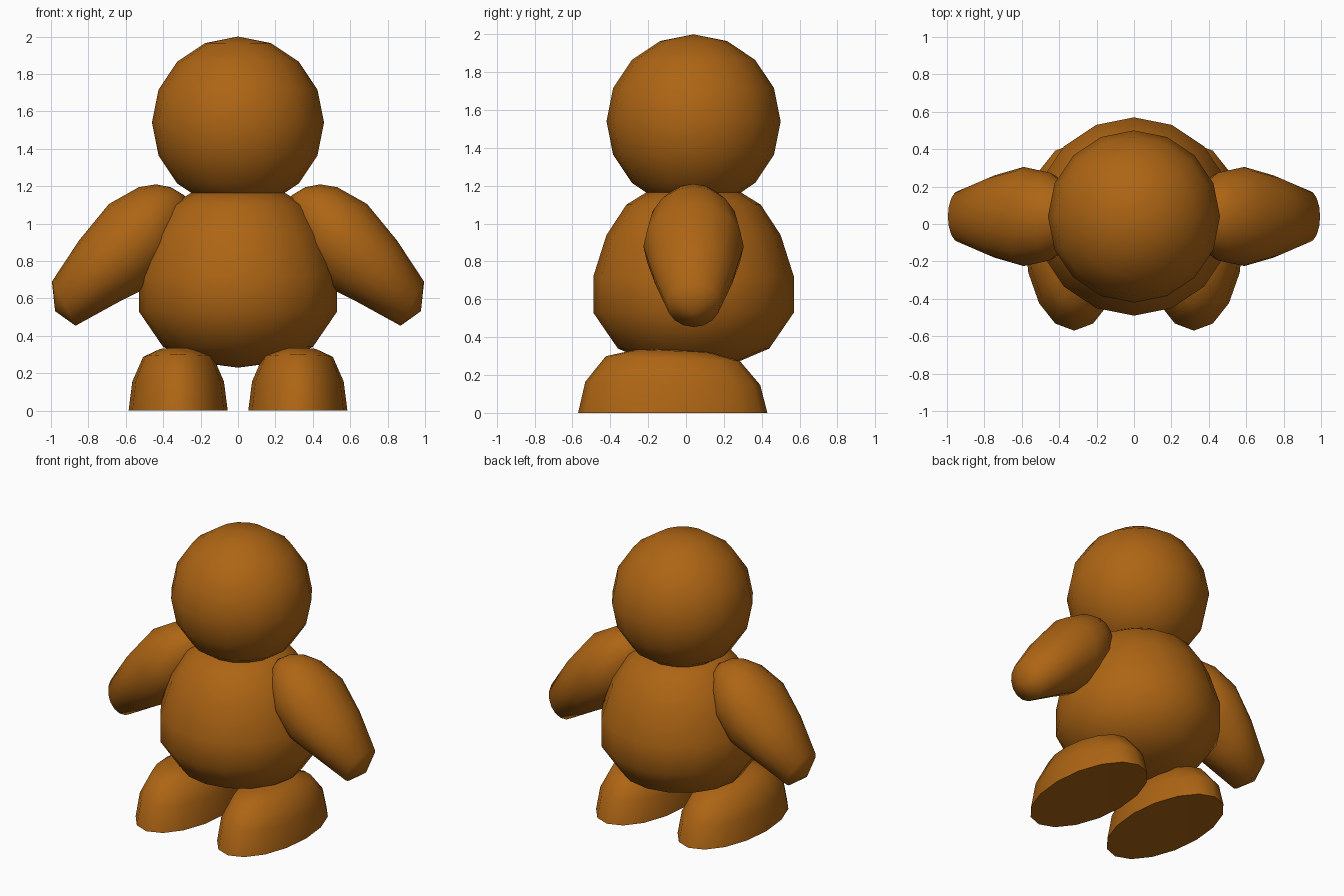
import bpy, bmesh, math
from mathutils import Vector

if "Cube" in bpy.data.objects:
    bpy.data.objects.remove(bpy.data.objects["Cube"])

SEG = 16
CY = 0.04  # depth centre of head, body and arms

mat = bpy.data.materials.new("brown")
mat.diffuse_color = (0.42, 0.13, 0.007, 1)
mat.use_nodes = True
mat.node_tree.nodes["Principled BSDF"].inputs["Base Color"].default_value = mat.diffuse_color


def loft(name, start, rings, end):
    """Skin rings of (centre, u, v) between two pole points."""
    bm = bmesh.new()
    loops = []
    for c, u, v in rings:
        c, u, v = Vector(c), Vector(u), Vector(v)
        loops.append([bm.verts.new(c + u * math.cos(a) + v * math.sin(a))
                      for a in (2 * math.pi * i / SEG for i in range(SEG))])
    p, q = bm.verts.new(start), bm.verts.new(end)
    for i in range(SEG):
        j = (i + 1) % SEG
        bm.faces.new((p, loops[0][j], loops[0][i]))
        bm.faces.new((q, loops[-1][i], loops[-1][j]))
        for a, b in zip(loops, loops[1:]):
            bm.faces.new((a[i], a[j], b[j], b[i]))
    bmesh.ops.recalc_face_normals(bm, faces=bm.faces)
    me = bpy.data.meshes.new(name)
    bm.to_mesh(me)
    bm.free()
    me.shade_smooth()
    me.set_sharp_from_angle(angle=math.radians(65))
    me.materials.append(mat)
    ob = bpy.data.objects.new(name, me)
    bpy.context.collection.objects.link(ob)
    return ob


def lathe(name, bottom, profile, top):
    """Round form about the vertical axis from (radius, z) points."""
    rings = [((0, CY, z), (r, 0, 0), (0, r, 0)) for r, z in profile]
    return loft(name, (0, CY, bottom), rings, (0, CY, top))


# Head: sphere of 8 rings
R, HZ = 0.46, 1.54
lathe("head", HZ - R,
      [(R * math.sin(math.pi * k / 8), HZ - R * math.cos(math.pi * k / 8)) for k in range(1, 8)],
      HZ + R)

# Body: pear-like sphere
lathe("body", 0.23,
      [(0.205, 0.257), (0.40, 0.34), (0.53, 0.53), (0.53, 0.72),
       (0.46, 0.94), (0.355, 1.10), (0.25, 1.165)], 1.17)

# Arm sections: centre x, z, then in-plane half-vector x, z, then half-depth
ARM = [(0.31, 1.13, 0.05, 0.065, 0.09),
       (0.37, 1.07, 0.07, 0.14, 0.17),
       (0.45, 0.985, 0.08, 0.21, 0.235),
       (0.59, 0.88, 0.10, 0.225, 0.265),
       (0.745, 0.745, 0.105, 0.165, 0.22),
       (0.932, 0.572, 0.063, 0.118, 0.14)]

# Foot rings: size factor and height, ending on a flat sole
FOOT = [(0.383, 0.325), (0.707, 0.285), (0.924, 0.155), (1.0, 0.0)]


def foot_z(y, z):
    return z * (1 - 0.12 * y)  # toes slightly higher than the heel


for s, side in ((1, "right"), (-1, "left")):
    loft("arm_" + side, (s * 0.285, CY, 1.15),
         [((s * x, CY, z), (s * dx, 0, dz), (0, d, 0)) for x, z, dx, dz, d in ARM],
         (s * 0.978, CY, 0.532))
    foot = loft("foot_" + side, (s * 0.32, -0.07, 0.333),
                [((s * 0.32, -0.07, z), (0.265 * f, 0, 0), (0, 0.5 * f, 0)) for f, z in FOOT],
                (s * 0.32, -0.07, 0.015))
    for v in foot.data.vertices:
        v.co.z = foot_z(v.co.y, v.co.z)
